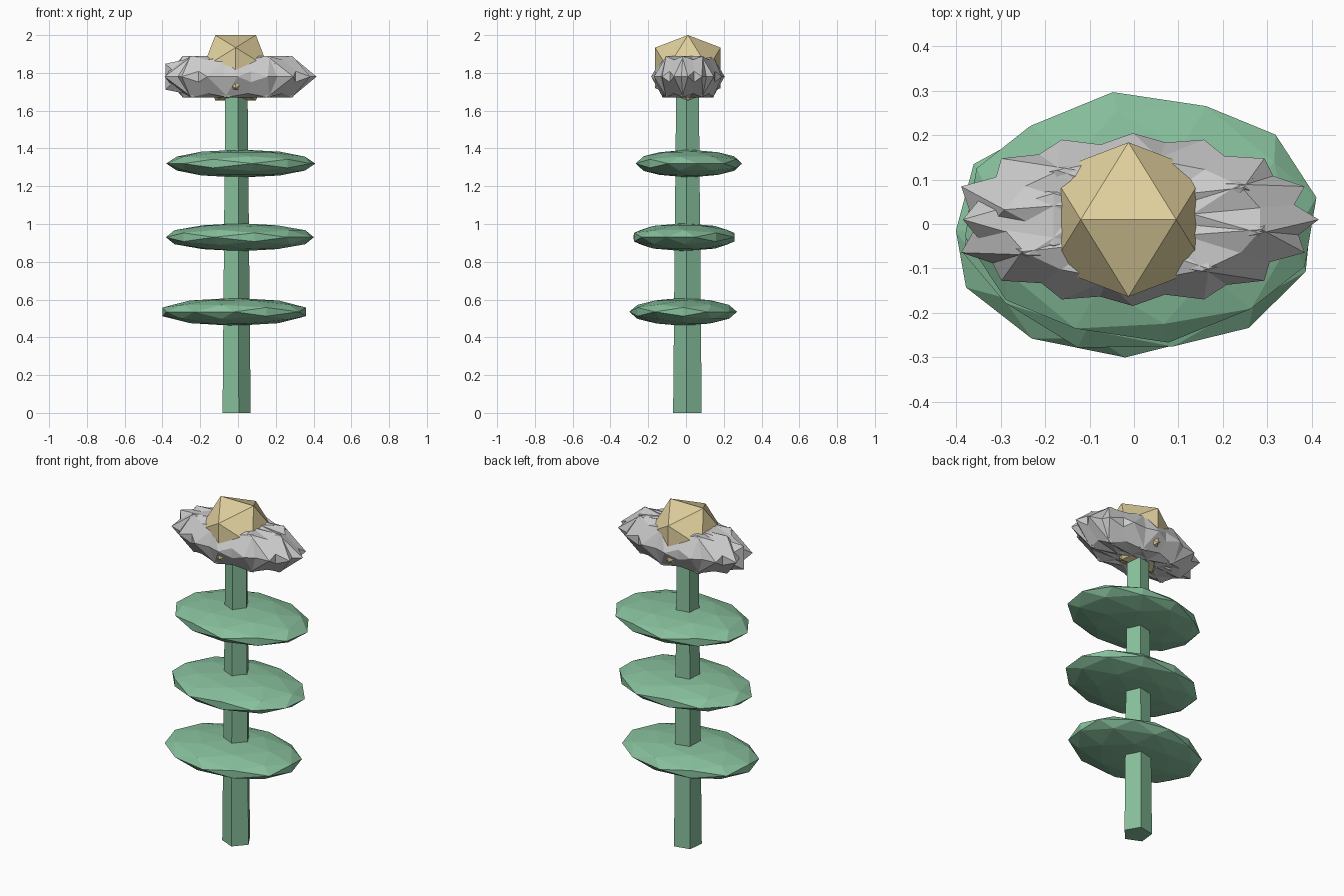
import bpy, bmesh, math
from mathutils import Vector, Matrix

if "Cube" in bpy.data.objects:
    bpy.data.objects.remove(bpy.data.objects["Cube"])

CX, CY = -0.0125, 0.01          # plant axis
PHI = (1 + 5 ** 0.5) / 2


def material(name, rgb):
    m = bpy.data.materials.new(name)
    m.diffuse_color = (*rgb, 1)
    m.use_nodes = True
    m.node_tree.nodes["Principled BSDF"].inputs["Base Color"].default_value = m.diffuse_color
    return m


def ico_points(split):
    """Edge-up unit icosahedron, optionally with rounded edge midpoints."""
    pts = []
    for a in (-1, 1):
        for b in (-PHI, PHI):
            pts += [Vector(p).normalized() for p in ((a, 0, b), (0, b, a), (b, a, 0))]
    if split:
        mids = [(p + q).normalized() for i, p in enumerate(pts) for q in pts[:i]
                if (p - q).length < 1.1]
        pts = pts + mids
    return pts


def add_gem(bm, centre, size, spin=0, split=False):
    """Hull of the icosahedron, spun about z and then stretched."""
    mat = Matrix.Translation(centre) @ Matrix.Diagonal((*size, 1)) @ Matrix.Rotation(math.radians(spin), 4, 'Z')
    verts = [bm.verts.new(mat @ p) for p in ico_points(split)]
    bmesh.ops.convex_hull(bm, input=verts)


def finish(name, bm, mat=None):
    bmesh.ops.recalc_face_normals(bm, faces=bm.faces)
    me = bpy.data.meshes.new(name)
    bm.to_mesh(me)
    bm.free()
    ob = bpy.data.objects.new(name, me)
    bpy.context.collection.objects.link(ob)
    if mat:
        me.materials.append(mat)
    return ob


green = material("leaf_green", (0.24, 0.52, 0.33))
gold = material("core_gold", (0.75, 0.63, 0.34))

# five-sided tapering stem
bm = bmesh.new()
bmesh.ops.create_cone(bm, cap_ends=True, segments=5, radius1=0.08, radius2=0.063, depth=1.76,
                      matrix=Matrix.Translation((CX, CY, 0.88)) @ Matrix.Rotation(math.radians(-78 - 90), 4, 'Z'))
finish("stem", bm, green)

# three flattened leaf tiers
for i, (x, y, z, spin) in enumerate([(-0.02, -0.015, 0.535, 58.3),
                                     (0.01, -0.01, 0.93, -20),
                                     (0.015, 0.015, 1.32, 9)]):
    bm = bmesh.new()
    add_gem(bm, (x, y, z), (0.4, 0.285, 0.074), spin, True)
    finish(f"leaf_tier_{i + 1}", bm, green)

# ring of overlapping faceted petals, squashed front to back
bm = bmesh.new()
N, S, D, SQ = 16, 0.24, 0.178, 0.465
for i in range(N):
    t = 2 * math.pi * i / N
    tip = 90 if i == N // 2 else (31.7 if i % 2 else -31.7)
    add_gem(bm, (CX + 0.01 + D * math.cos(t), CY + SQ * D * math.sin(t), 1.78),
            (S, S * SQ, 0.13), math.degrees(t) + tip)
finish("petals", bm)

# flower core
bm = bmesh.new()
add_gem(bm, (CX, CY, 1.8265), (0.204, 0.204, 0.204))
finish("flower_core", bm, gold)
